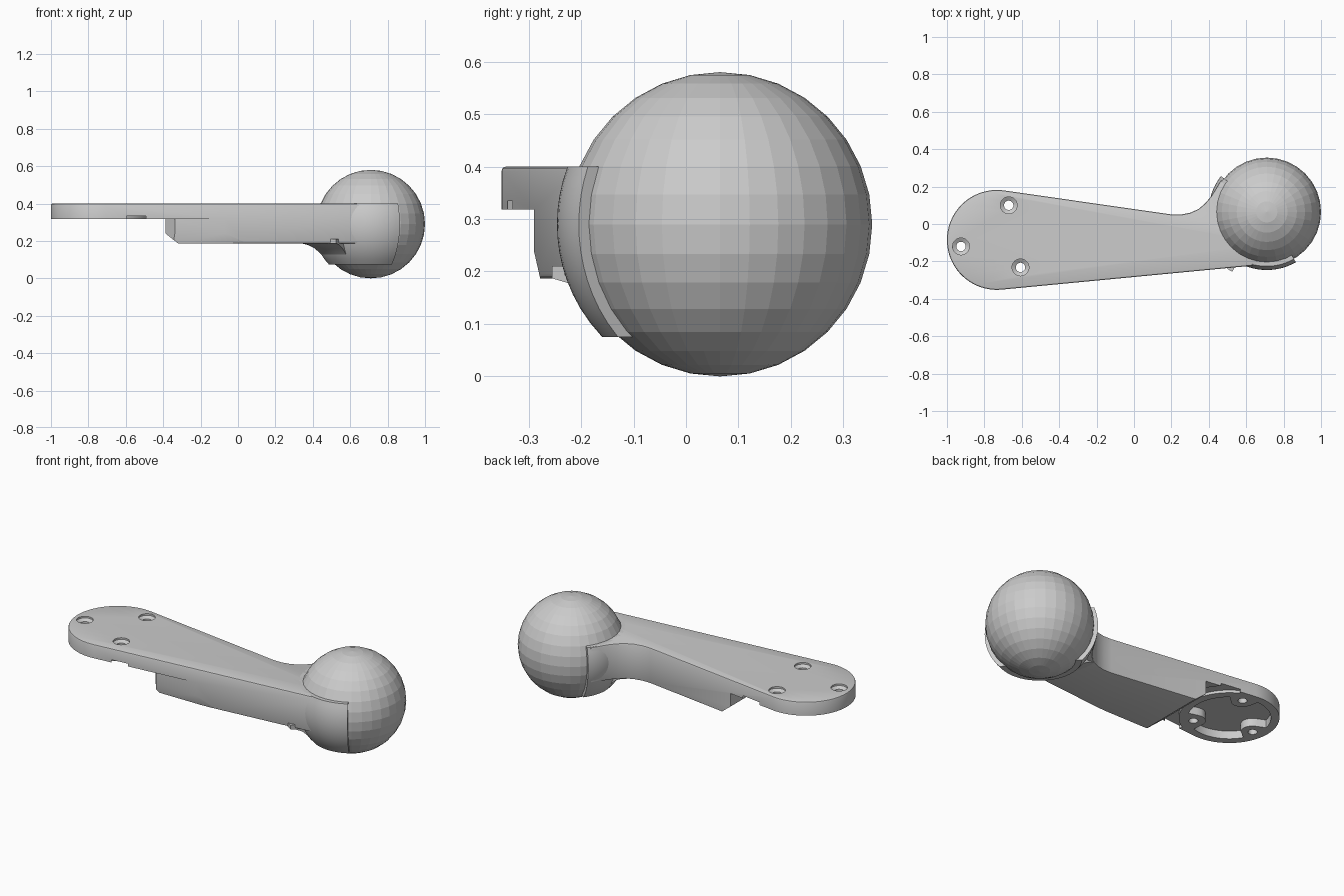
import bpy, bmesh
from math import sin, cos, radians, sqrt, atan2, degrees

if "Cube" in bpy.data.objects:
    bpy.data.objects.remove(bpy.data.objects["Cube"])

HUB = (-0.733, -0.085)          # centre of the round mounting end
BALL = (0.71, 0.065, 0.29)      # centre of the knob
HOLES = [(-0.67, 0.10), (-0.925, -0.12), (-0.607, -0.232)]


def make(name, bm):
    bmesh.ops.recalc_face_normals(bm, faces=bm.faces)
    me = bpy.data.meshes.new(name)
    bm.to_mesh(me)
    bm.free()
    ob = bpy.data.objects.new(name, me)
    bpy.context.collection.objects.link(ob)
    return ob


def loft(name, rings):
    """Closed solid through equally sized rings, capped at both ends."""
    bm = bmesh.new()
    rv = [[bm.verts.new(p) for p in r] for r in rings]
    n = len(rv[0])
    for a, b in zip(rv, rv[1:]):
        for i in range(n):
            j = (i + 1) % n
            bm.faces.new((a[i], a[j], b[j], b[i]))
    bm.faces.new(rv[0])
    bm.faces.new(rv[-1])
    return make(name, bm)


def prism(name, pts, lo, hi, axis='z'):
    place = {'z': lambda u, v, t: (u, v, t),
             'y': lambda u, v, t: (u, t, v),
             'x': lambda u, v, t: (t, u, v)}[axis]
    return loft(name, [[place(u, v, t) for u, v in pts] for t in (lo, hi)])


def arc(c, r, a0, a1, n):
    return [(c[0] + r * cos(radians(a0 + (a1 - a0) * i / n)),
             c[1] + r * sin(radians(a0 + (a1 - a0) * i / n))) for i in range(n + 1)]


def disc(c, r, n=32):
    return arc(c, r, 0, 360, n)[:-1]


def lathe(name, profile, a0, a1, n):
    """Partial revolution of an (r, z) profile about the knob's vertical axis."""
    angles = [radians(a0 + (a1 - a0) * i / n) for i in range(n + 1)]
    return loft(name, [[(BALL[0] + r * cos(a), BALL[1] + r * sin(a), z)
                        for r, z in profile] for a in angles])


def apply(ob, mod):
    bpy.context.view_layer.objects.active = ob
    bpy.ops.object.modifier_apply(modifier=mod.name)


def boolean(ob, other, op='DIFFERENCE'):
    m = ob.modifiers.new(op, 'BOOLEAN')
    m.operation, m.object, m.solver = op, other, 'EXACT'
    apply(ob, m)
    bpy.data.objects.remove(other, do_unlink=True)


# Arm: round hub tapering to the knob, flaring along the cup
outline = arc(HUB, 0.267, 82, 275.5, 40)
outline += [(0.80, -0.207), (0.72, -0.10), (0.60, 0.15), (0.50, 0.215), (0.465, 0.235),
            (0.435, 0.185), (0.41, 0.145), (0.38, 0.11), (0.345, 0.08),
            (0.30, 0.06), (0.25, 0.05), (0.20, 0.051)]
arm = prism('arm', outline, 0.187, 0.40)
bev = arm.modifiers.new('edge', 'BEVEL')
bev.width, bev.segments, bev.limit_method = 0.009, 2, 'ANGLE'
bev.angle_limit = radians(50)
apply(arm, bev)

# Underside relief: thin plate at the hub, sloped block end, front overhang
boolean(arm, prism('end_cut', [(-1.2, 0.1), (-0.22, 0.1), (-0.32, 0.186), (-0.388, 0.24),
                               (-0.388, 0.318), (-1.2, 0.318)], -0.6, 0.6, 'y'))
boolean(arm, prism('front_cut', [(-0.5, 0.1), (-0.275, 0.1), (-0.278, 0.187), (-0.29, 0.24),
                                 (-0.29, 0.318), (-0.5, 0.318)], -1.2, 0.25, 'x'))
boolean(arm, prism('corner_cut', [(-0.45, -0.22), (-0.39, -0.22), (-0.33, -0.30),
                                  (-0.45, -0.35)], 0.1, 0.318))

# Clearance groove beside the hub
boolean(arm, prism('groove_cut', arc(HUB, 0.269, -62, 62, 20) + arc(HUB, 0.344, 62, -62, 20),
                   0.25, 0.334))

# Hub pocket, leaving a boss round each screw hole
pocket = []
for i in range(120):
    a = radians(i * 3)
    r = 0.222
    for hx, hy in HOLES:
        dx, dy = hx - HUB[0], hy - HUB[1]
        d, delta = sqrt(dx * dx + dy * dy), a - atan2(dy, dx)
        k = 0.065 ** 2 - (d * sin(delta)) ** 2
        if k > 0 and cos(delta) > 0:
            r = min(r, d * cos(delta) - sqrt(k))
    pocket.append((HUB[0] + r * cos(a), HUB[1] + r * sin(a)))
boolean(arm, prism('pocket_cut', pocket, 0.25, 0.365))

# Countersunk screw holes
for h in HOLES:
    boolean(arm, loft('hole_cut', [[(x, y, z) for x, y in disc(h, r)] for r, z in
                                   ((0.025, 0.2), (0.025, 0.378), (0.045, 0.39), (0.045, 0.45))]))

# Cup wrapped round the knob
zs = [0.075 + 0.325 * i / 12 for i in range(13)]
shell = lambda R: [(sqrt(R * R - (z - BALL[2]) ** 2), z) for z in zs]
cup = lathe('cup', shell(0.311) + shell(0.284)[::-1], 142, 300, 36)

# Fillet between the arm's underside and the cup
fillet = lathe('cup_fillet', [(0.37, 0.21), (0.37, 0.187), (0.335, 0.178), (0.30, 0.16),
                              (0.262, 0.125), (0.25, 0.13), (0.25, 0.21)], 178, 240, 16)

for ob in (arm, cup, fillet):
    bpy.ops.object.select_all(action='DESELECT')
    ob.select_set(True)
    bpy.context.view_layer.objects.active = ob
    bpy.ops.object.shade_smooth_by_angle(angle=radians(25))

# Faceted ball knob
bpy.ops.mesh.primitive_uv_sphere_add(segments=32, ring_count=16, radius=0.29, location=BALL)
bpy.context.object.name = 'ball_knob'
